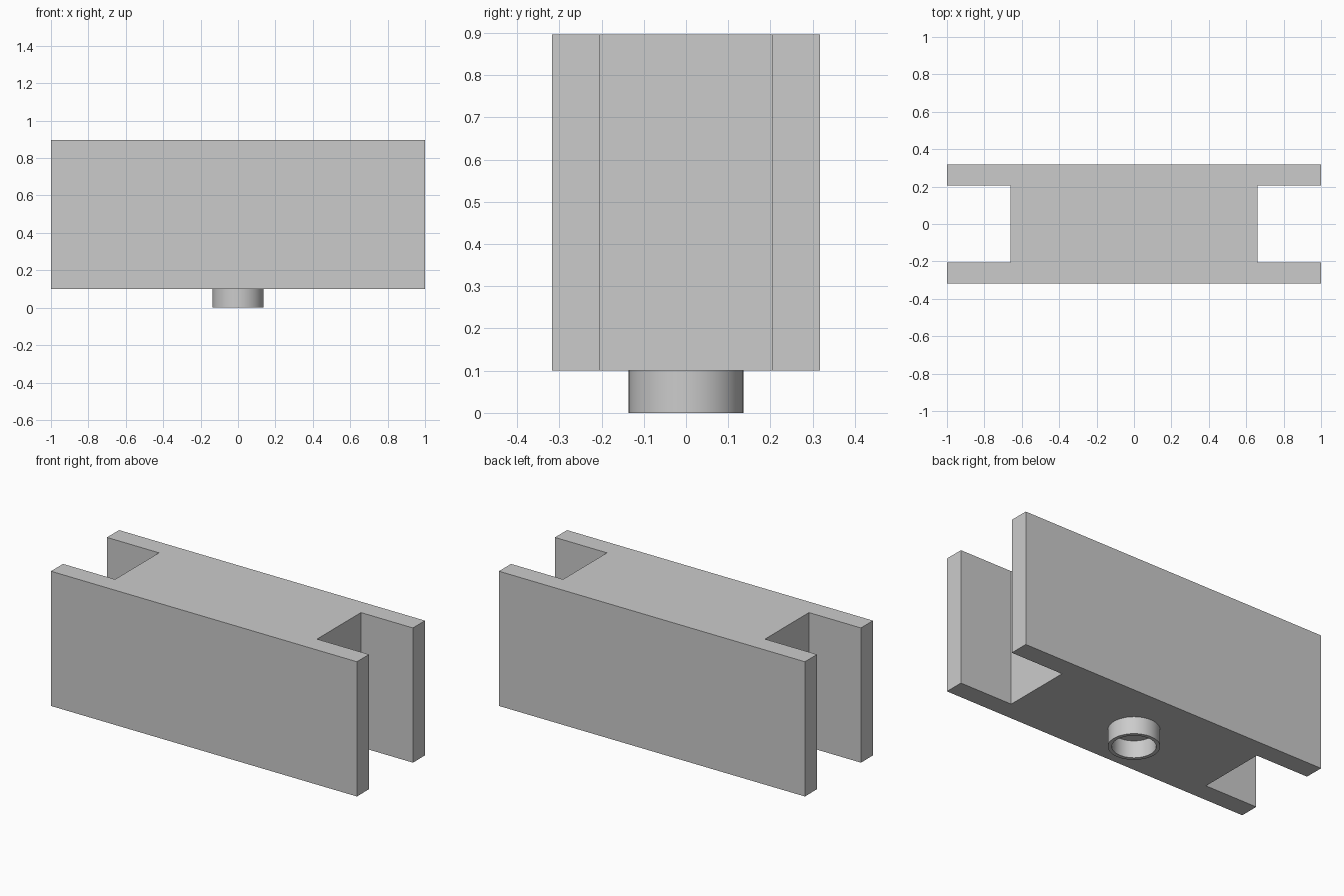
import bpy, bmesh
from math import cos, sin, tau

if "Cube" in bpy.data.objects:
    bpy.data.objects.remove(bpy.data.objects["Cube"])

BASE, TOP = 0.101, 0.897          # body bottom and top heights
HALF_X, HALF_Y = 1.0, 0.318       # outer half sizes
SLOT_X, SLOT_Y = 0.66, 0.205      # slot floor and slot half width
R_OUT, R_IN, SIDES = 0.136, 0.115, 64


def make_object(name, bm):
    bmesh.ops.recalc_face_normals(bm, faces=bm.faces)
    mesh = bpy.data.meshes.new(name)
    bm.to_mesh(mesh)
    bm.free()
    obj = bpy.data.objects.new(name, mesh)
    bpy.context.collection.objects.link(obj)
    return obj


# Body: H-shaped outline pulled straight up
quarter = [(HALF_X, HALF_Y), (HALF_X, SLOT_Y), (SLOT_X, SLOT_Y)]
right = quarter + [(x, -y) for x, y in reversed(quarter)]
outline = right + [(-x, y) for x, y in reversed(right)]
bm = bmesh.new()
face = bm.faces.new([bm.verts.new((x, y, BASE)) for x, y in outline])
pulled = bmesh.ops.extrude_face_region(bm, geom=[face])["geom"]
bmesh.ops.translate(bm, vec=(0, 0, TOP - BASE),
                    verts=[v for v in pulled if isinstance(v, bmesh.types.BMVert)])
make_object("slotted_body", bm)

# Foot: short hollow tube under the middle of the body
bm = bmesh.new()
profile = [(R_IN, 0), (R_OUT, 0), (R_OUT, BASE), (R_IN, BASE)]
rings = [[bm.verts.new((r * cos(tau * i / SIDES), r * sin(tau * i / SIDES), z))
          for i in range(SIDES)] for r, z in profile]
for a, b in zip(rings, rings[1:] + rings[:1]):
    for i in range(SIDES):
        j = (i + 1) % SIDES
        bm.faces.new((a[i], a[j], b[j], b[i]))
foot = make_object("tube_foot", bm)
bpy.context.view_layer.objects.active = foot
foot.select_set(True)
bpy.ops.object.shade_smooth_by_angle()
